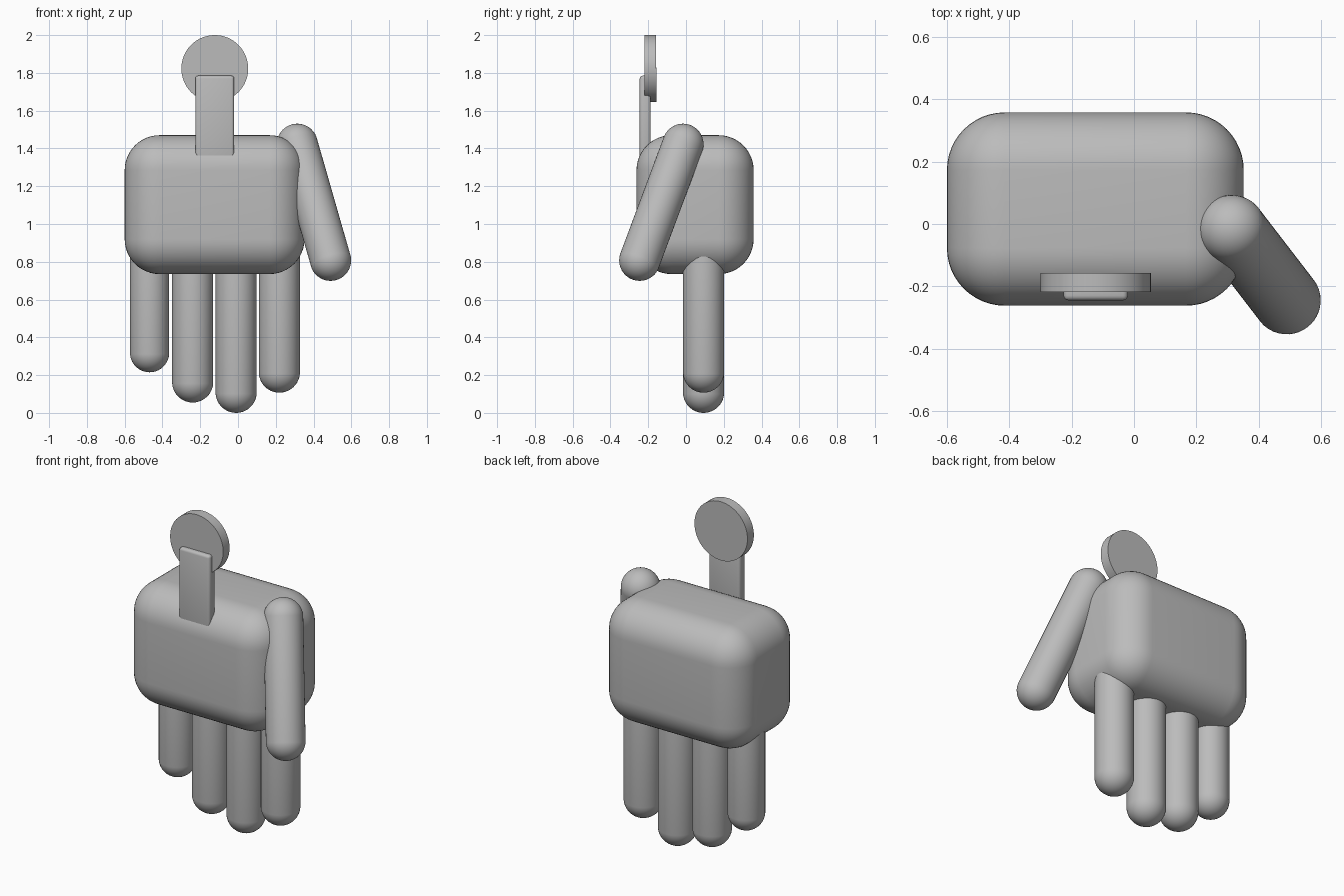
import bpy
import bmesh
from mathutils import Matrix, Vector

cube = bpy.data.objects.get("Cube")
if cube:
    bpy.data.objects.remove(cube, do_unlink=True)

GREY = (0.5, 0.5, 0.5, 1)
grey = bpy.data.materials.new("plain_grey")
grey.use_nodes = True
grey.diffuse_color = GREY
grey.node_tree.nodes["Principled BSDF"].inputs["Base Color"].default_value = GREY


def finish(name, bm):
    mesh = bpy.data.meshes.new(name)
    bm.to_mesh(mesh)
    bm.free()
    mesh.materials.append(grey)
    obj = bpy.data.objects.new(name, mesh)
    bpy.context.collection.objects.link(obj)
    bpy.ops.object.select_all(action='DESELECT')
    obj.select_set(True)
    bpy.context.view_layer.objects.active = obj
    bpy.ops.object.shade_smooth_by_angle()
    return obj


def rounded_box(name, low, high, radius, segments):
    low, high = Vector(low), Vector(high)
    bm = bmesh.new()
    bmesh.ops.create_cube(bm, size=1)
    bmesh.ops.scale(bm, vec=high - low, verts=bm.verts)
    bmesh.ops.translate(bm, vec=(low + high) / 2, verts=bm.verts)
    bmesh.ops.bevel(bm, geom=bm.edges[:], offset=radius, segments=segments,
                    profile=0.5, affect='EDGES')
    return finish(name, bm)


def capsule(name, start, end, radius):
    """Round-ended rod between two cap centres."""
    start, end = Vector(start), Vector(end)
    axis = end - start
    bm = bmesh.new()
    bmesh.ops.create_uvsphere(bm, u_segments=40, v_segments=21, radius=radius)
    upper = [v for v in bm.verts if v.co.z > 0]
    bmesh.ops.translate(bm, vec=(0, 0, axis.length), verts=upper)
    turn = axis.to_track_quat('Z', 'Y').to_matrix().to_4x4()
    bm.transform(Matrix.Translation(start) @ turn)
    return finish(name, bm)


# Palm block
rounded_box("palm", (-0.6, -0.262, 0.735), (0.352, 0.358, 1.47), 0.185, 12)

# Four hanging fingers: name, x, tip height, radius
for name, x, tip, r in (("little_finger", -0.468, 0.215, 0.104),
                        ("ring_finger", -0.24, 0.055, 0.109),
                        ("middle_finger", -0.01, 0.0, 0.109),
                        ("index_finger", 0.219, 0.107, 0.109)):
    capsule(name, (x, 0.093, tip + r), (x, 0.093, 1.0), r)

# Thumb slanting out and forward
capsule("thumb", (0.49, -0.245, 0.808), (0.314, -0.016, 1.422), 0.109)

# Upright strap with a disc behind its top
rounded_box("strap", (-0.226, -0.245, 1.25), (-0.02, -0.187, 1.785), 0.015, 3)

bm = bmesh.new()
bmesh.ops.create_cone(bm, cap_ends=True, segments=64, radius1=0.177,
                      radius2=0.177, depth=0.061)
bm.transform(Matrix.Translation((-0.123, -0.188, 1.823))
             @ Matrix.Rotation(1.5708, 4, 'X'))
finish("disc", bm)
